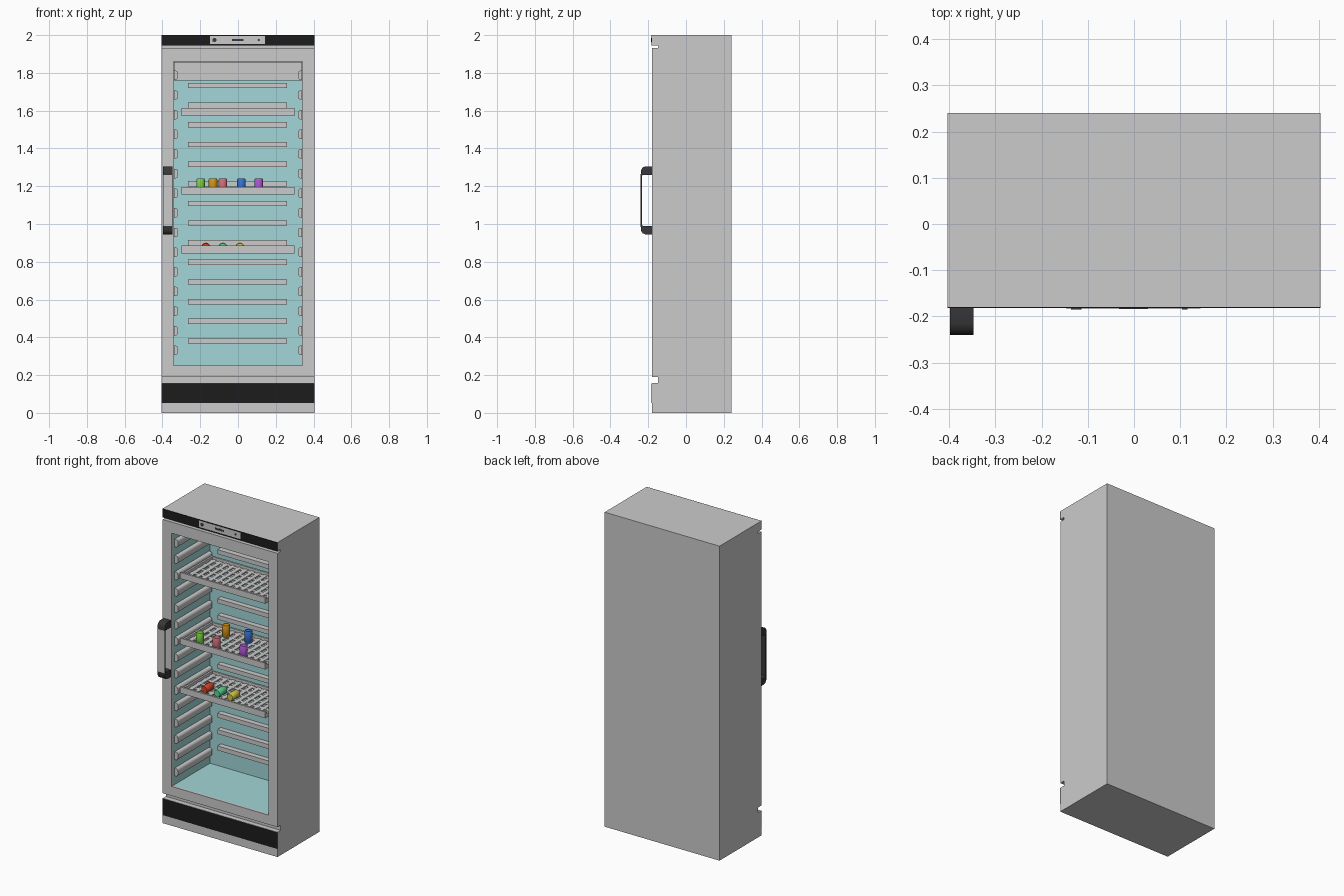
import bpy, bmesh, math
from mathutils import Matrix, Vector

if "Cube" in bpy.data.objects:
    bpy.data.objects.remove(bpy.data.objects["Cube"])


def material(name, rgb):
    m = bpy.data.materials.new(name)
    m.diffuse_color = (*rgb, 1)
    m.use_nodes = True
    m.node_tree.nodes["Principled BSDF"].inputs["Base Color"].default_value = m.diffuse_color
    return m


BLACK = material("black", (0.012, 0.012, 0.012))
DARK = material("dark_grey", (0.04, 0.04, 0.04))
AQUA = material("aqua_liner", (0.36, 0.67, 0.68))


def finish(name, bm, mat=None, smooth=False):
    bmesh.ops.recalc_face_normals(bm, faces=bm.faces)
    me = bpy.data.meshes.new(name)
    bm.to_mesh(me)
    bm.free()
    ob = bpy.data.objects.new(name, me)
    bpy.context.collection.objects.link(ob)
    if mat:
        me.materials.append(mat)
    if smooth:
        bpy.ops.object.select_all(action='DESELECT')
        bpy.context.view_layer.objects.active = ob
        ob.select_set(True)
        bpy.ops.object.shade_smooth_by_angle(angle=math.radians(40))
    return ob


def add_box(bm, x0, x1, y0, y1, z0, z1):
    mid = Vector(((x0 + x1) / 2, (y0 + y1) / 2, (z0 + z1) / 2))
    size = Matrix.Diagonal((x1 - x0, y1 - y0, z1 - z0, 1))
    return bmesh.ops.create_cube(bm, size=1, matrix=Matrix.Translation(mid) @ size)["verts"]


def box(name, *dims, mat=None):
    bm = bmesh.new()
    add_box(bm, *dims)
    return finish(name, bm, mat)


def prism(name, points, to_3d, depth, mat=None):
    # flat outline extruded along the depth vector
    bm = bmesh.new()
    face = bm.faces.new([bm.verts.new(to_3d(a, b)) for a, b in points])
    ext = bmesh.ops.extrude_face_region(bm, geom=[face])["geom"]
    bmesh.ops.translate(bm, vec=depth, verts=[v for v in ext if isinstance(v, bmesh.types.BMVert)])
    return finish(name, bm, mat, True)


def disc(name, x, z, r, y0, y1, mat):
    bm = bmesh.new()
    m = Matrix.Translation((x, (y0 + y1) / 2, z)) @ Matrix.Rotation(math.pi / 2, 4, 'X')
    bmesh.ops.create_cone(bm, cap_ends=True, segments=20, radius1=r, radius2=r, depth=y1 - y0, matrix=m)
    return finish(name, bm, mat, True)


W, FRONT, BACK = 0.404, -0.18, 0.24
OPEN_X, OPEN_Z0, OPEN_Z1, INNER_Y = 0.341, 0.25, 1.86, 0.205

# Cabinet with hollow interior and the two door gaps
cabinet = box("cabinet", -W, W, FRONT, BACK, 0, 2)
cutters = [
    box("interior_cutter", -OPEN_X, OPEN_X, -0.3, INNER_Y, OPEN_Z0, OPEN_Z1),
    box("lower_gap_cutter", -0.5, 0.5, -0.3, -0.148, 0.158, 0.19),
    box("upper_gap_cutter", -0.5, 0.5, -0.3, -0.148, 1.931, 1.945),
]
bpy.context.view_layer.objects.active = cabinet
for c in cutters:
    mod = cabinet.modifiers.new("cut", 'BOOLEAN')
    mod.operation, mod.solver, mod.object = 'DIFFERENCE', 'EXACT', c
    bpy.ops.object.modifier_apply(modifier=mod.name)
    bpy.data.objects.remove(c)

# Coloured liner, open at the front
bm = bmesh.new()
e = 0.001
add_box(bm, -OPEN_X + e, OPEN_X - e, -0.165, INNER_Y - e, OPEN_Z0 + e, OPEN_Z1 - e)
bm.faces.ensure_lookup_table()
bmesh.ops.delete(bm, geom=[min(bm.faces, key=lambda f: f.calc_center_median().y)], context='FACES')
liner = finish("interior_liner", bm, AQUA)
liner.data.flip_normals()

# Housing at the top of the back wall
box("fan_housing", -OPEN_X + 0.002, OPEN_X - 0.002, 0.13, INNER_Y - 0.002, 1.76, OPEN_Z1 - 0.002)

# Black fascia strips and control panel
box("top_fascia", -W, W, FRONT - 0.002, FRONT + 0.002, 1.945, 2.0, mat=BLACK)
box("lower_grille", -W, W, FRONT - 0.002, FRONT + 0.002, 0.052, 0.156, mat=BLACK)
box("control_panel", -0.147, 0.144, FRONT - 0.003, FRONT, 1.953, 1.995)
box("display", -0.033, 0.03, FRONT - 0.004, FRONT, 1.968, 1.98, mat=DARK)
disc("lock", -0.125, 1.974, 0.011, FRONT - 0.005, FRONT, DARK)
disc("indicator", 0.11, 1.974, 0.006, FRONT - 0.005, FRONT, DARK)

# Side rails, rounded on the inner edge
RAIL = [(0, -0.025), (0.012, -0.025), (0.019, -0.02), (0.022, -0.012),
        (0.022, 0.012), (0.019, 0.02), (0.012, 0.025), (0, 0.025)]
for i in range(15):
    z = 0.331 + i * 0.104
    for side, label in ((-1, "left"), (1, "right")):
        prism(f"{label}_rail_{i + 1}", RAIL,
              lambda a, b: (side * (OPEN_X - 0.001 - a), -0.15, z + b), (0, 0.345, 0))

# Back rails
for i in range(14):
    z = 0.381 + i * 0.104
    box(f"back_rail_{i + 1}", -0.264, 0.26, 0.17, INNER_Y - 0.001, z - 0.014, z + 0.014)


# Slotted shelves
def shelf(name, z):
    bm = bmesh.new()
    x, y0, y1, top = 0.3, -0.155, 0.165, z + 0.01
    add_box(bm, -x, x, y0, y0 + 0.012, z, z + 0.04)
    add_box(bm, -x, x, y1 - 0.012, y1, z, z + 0.025)
    for s in (-1, 1):
        a, b = sorted((s * x, s * (x - 0.012)))
        add_box(bm, a, b, y0 + 0.012, y1 - 0.012, z, z + 0.025)
    for i in range(13):
        cx = -0.27 + i * 0.045
        add_box(bm, cx - 0.013, cx + 0.013, y0 + 0.012, y1 - 0.012, z + 0.002, top)
    for i in range(5):
        cy = y0 + 0.03 + i * 0.065
        add_box(bm, -x + 0.012, x - 0.012, cy - 0.011, cy + 0.011, z + 0.003, top - 0.001)
    return finish(name, bm)


for label, z in (("upper", 1.573), ("middle", 1.155), ("lower", 0.845)):
    shelf(f"{label}_shelf", z)


# Cans: a turned profile, standing or lying
def can(name, rgb, x, y, z, lying=False):
    bm = bmesh.new()
    prof = [(0, 0), (0.02, 0), (0.023, 0.004), (0.023, 0.069), (0.02, 0.075), (0.018, 0.073), (0, 0.073)]
    verts = [bm.verts.new((r, 0, h)) for r, h in prof]
    edges = [bm.edges.new(p) for p in zip(verts, verts[1:])]
    bmesh.ops.spin(bm, geom=verts + edges, cent=(0, 0, 0), axis=(0, 0, 1), angle=2 * math.pi, steps=24)
    bmesh.ops.remove_doubles(bm, verts=bm.verts, dist=1e-5)
    ob = finish(name, bm, material(name, rgb), True)
    ob.location = (x, y, z)
    if lying:
        ob.rotation_euler.x = math.radians(-90)
        ob.location = (x, y - 0.037, z + 0.023)


for name, rgb, x, y in (("green", (0.2, 0.65, 0.06), -0.198, -0.10), ("orange", (0.65, 0.3, 0.01), -0.132, 0.07),
                        ("pink", (0.65, 0.16, 0.2), -0.08, -0.10), ("blue", (0.04, 0.17, 0.65), 0.018, 0.08),
                        ("purple", (0.42, 0.1, 0.65), 0.11, -0.10)):
    can(f"{name}_standing_can", rgb, x, y, 1.165)
for name, rgb, x in (("red", (0.65, 0.06, 0.02), -0.17), ("mint", (0.1, 0.65, 0.27), -0.08),
                     ("yellow", (0.65, 0.55, 0.06), 0.01)):
    can(f"{name}_lying_can", rgb, x, -0.06, 0.855, True)

# Door handle: C-shaped bracket with a grey grip plate
half = [(-0.178, 0.18), (-0.215, 0.18), (-0.23, 0.174), (-0.238, 0.16), (-0.24, 0.135)]
inner = [(-0.232, 0.132), (-0.226, 0.135), (-0.178, 0.135)]
outline = half + [(y, -z) for y, z in reversed(half)] + [(y, -z) for y, z in reversed(inner)] + inner
prism("door_handle", outline, lambda y, z: (-0.398, y, 1.125 + z), (0.051, 0, 0), DARK)
box("handle_grip", -0.396, -0.349, -0.2405, -0.236, 0.99, 1.26)
